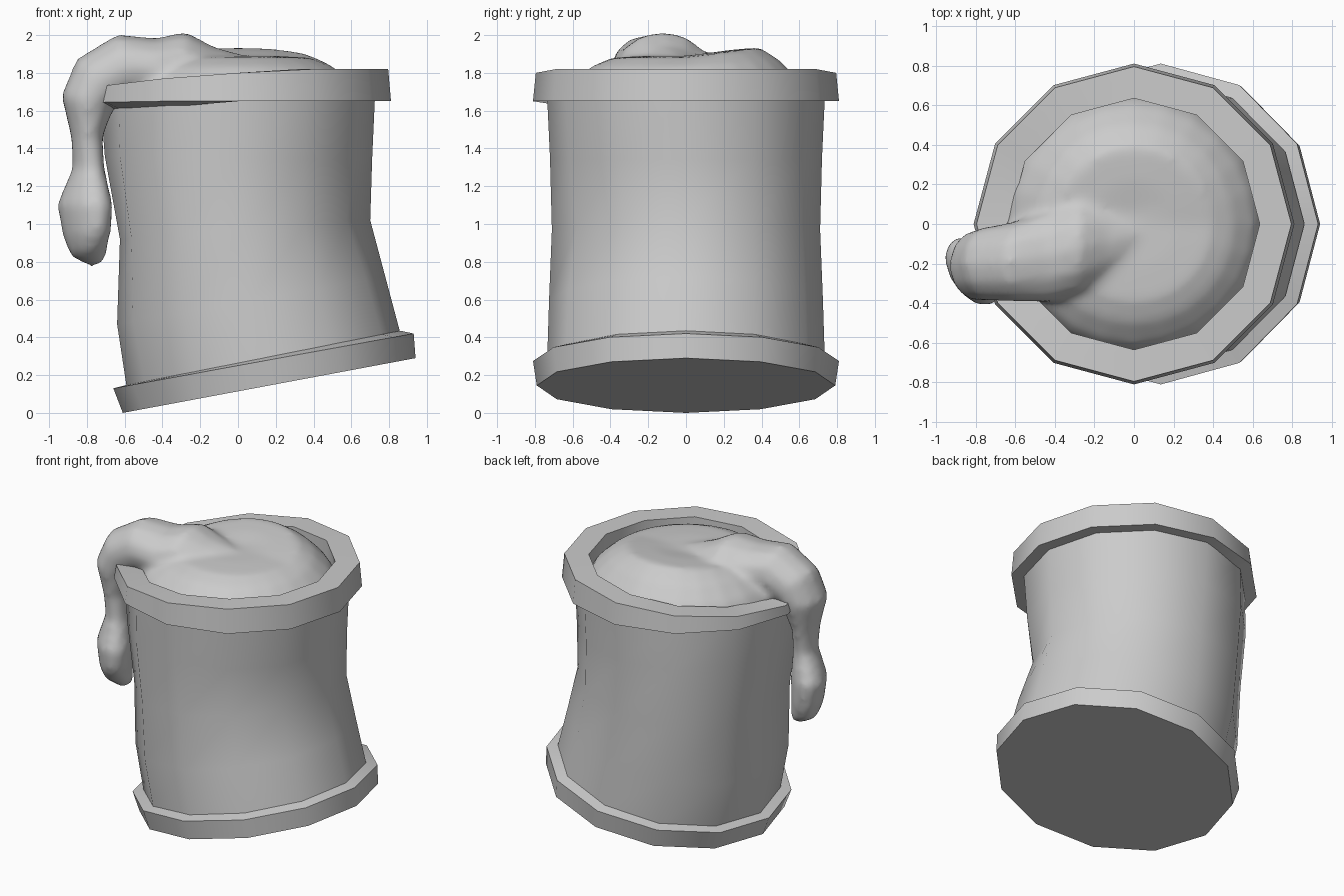
import bpy, bmesh, math
from mathutils import Vector

if "Cube" in bpy.data.objects:
    bpy.data.objects.remove(bpy.data.objects["Cube"])

N = 12  # sides of the can


def ring(left, right, ry, dent=0, swell=0):
    """Tilted ellipse spanning left/right points (x, z).
    dent pushes in the front right, swell pushes out beside the left dent."""
    l, r = Vector((left[0], 0, left[1])), Vector((right[0], 0, right[1]))
    c, h = (l + r) / 2, (r - l) / 2
    out = []
    for i in range(N):
        a = 2 * math.pi * i / N
        s = 1
        if i in (10, 11):
            s -= dent
        elif i in (4, 5):
            s += swell
        elif i in (7, 8):
            s += swell * .6
        out.append(c + s * (h * math.cos(a) + Vector((0, ry * math.sin(a), 0))))
    return out


def loft(bm, rings, cap_start=False, cap_end=False, closed=False):
    vs = [[bm.verts.new(p) for p in r] for r in rings]
    pairs = list(zip(vs, vs[1:])) + ([(vs[-1], vs[0])] if closed else [])
    for a, b in pairs:
        n = len(a)
        for i in range(n):
            j = (i + 1) % n
            bm.faces.new((a[i], a[j], b[j], b[i]))
    if cap_start:
        bm.faces.new(vs[0][::-1])
    if cap_end:
        bm.faces.new(vs[-1])


def finish(bm, name):
    bmesh.ops.recalc_face_normals(bm, faces=bm.faces)
    me = bpy.data.meshes.new(name)
    bm.to_mesh(me)
    bm.free()
    ob = bpy.data.objects.new(name, me)
    bpy.context.collection.objects.link(ob)
    bpy.ops.object.select_all(action='DESELECT')
    ob.select_set(True)
    bpy.context.view_layer.objects.active = ob
    bpy.ops.object.shade_smooth_by_angle(angle=math.radians(42))
    return ob


# Dented, bent can body
bm = bmesh.new()
loft(bm, [ring((-.59, .14), (.86, .42), .735),
          ring((-.64, .47), (.78, .72), .725, .01, .03),
          ring((-.625, .92), (.70, 1.02), .71, .06, .08),
          ring((-.705, 1.36), (.71, 1.34), .72, .01, .04),
          ring((-.73, 1.67), (.725, 1.67), .735)])
finish(bm, "can_body")

# Tilted bottom rim
bm = bmesh.new()
loft(bm, [ring((-.61, 0), (.94, .29), .79),
          ring((-.66, .13), (.93, .42), .81),
          ring((-.58, .15), (.86, .435), .73)], True)
finish(bm, "bottom_rim")


# Top rim, its upper edge sagging towards the spill
def rim_ring(radius, heights):
    return [Vector((radius * math.cos(a), radius * math.sin(a), heights[min(i, N - i)]))
            for i, a in ((i, 2 * math.pi * i / N) for i in range(N))]


top = [1.82, 1.82, 1.82, 1.80, 1.77, 1.735, 1.69]
low = [1.65, 1.65, 1.65, 1.65, 1.62, 1.605, 1.60]
bm = bmesh.new()
loft(bm, [rim_ring(.71, low), rim_ring(.81, [1.65] * 5 + [1.645, 1.63]),
          rim_ring(.795, top), rim_ring(.635, top), rim_ring(.635, [1.65] * 7)])
finish(bm, "top_rim")

# Slime: lumpy dome filling the opening
bm = bmesh.new()
M = 24
dome = []
for r, z, lift in ((.645, 1.62, 0), (.645, 1.68, 0), (.60, 1.75, .01), (.5, 1.835, .03),
                   (.39, 1.88, .055), (.22, 1.89, .03), (.06, 1.89, 0)):
    dome.append([Vector((r * math.cos(a), r * math.sin(a), z + lift * max(0, math.sin(a))))
                 for a in (2 * math.pi * i / M for i in range(M))])
loft(bm, dome, True, True)

# Slime: strand running over the rim (x, y, z, thickness, width, shear)
path = [(.04, -.05, 1.80, .09, .08, 0), (-.14, -.09, 1.82, .12, .20, 0),
        (-.28, -.12, 1.83, .19, .24, 0), (-.43, -.16, 1.82, .165, .24, 0),
        (-.60, -.19, 1.83, .18, .205, 0), (-.74, -.20, 1.75, .17, .19, 0),
        (-.795, -.21, 1.65, .145, .18, 0), (-.80, -.22, 1.46, .085, .13, .2),
        (-.79, -.23, 1.30, .085, .11, .3), (-.81, -.24, 1.10, .15, .16, .5),
        (-.80, -.24, .95, .13, .15, .5), (-.785, -.23, .87, .11, .12, .4),
        (-.735, -.20, .79, .04, .05, .2)]
rings = []
for i, (x, y, z, t, w, shear) in enumerate(path):
    p, q = path[max(i - 1, 0)], path[min(i + 1, len(path) - 1)]
    d = Vector((q[0] - p[0], 0, q[2] - p[2])).normalized()
    nrm = Vector((d.z, -shear * d.z, -d.x))
    rings.append([Vector((x, y, z)) + nrm * t * math.cos(a)
                  + Vector((0, w * math.sin(a), 0))
                  for a in (2 * math.pi * k / 12 for k in range(12))])
loft(bm, rings, True, True)
slime = finish(bm, "slime_overflow")

# Melt dome and strand into one smooth blob
rm = slime.modifiers.new("melt", 'REMESH')
rm.mode = 'VOXEL'
rm.voxel_size = .025
rm.use_smooth_shade = True
sm = slime.modifiers.new("soften", 'SMOOTH')
sm.factor = .5
sm.iterations = 8
